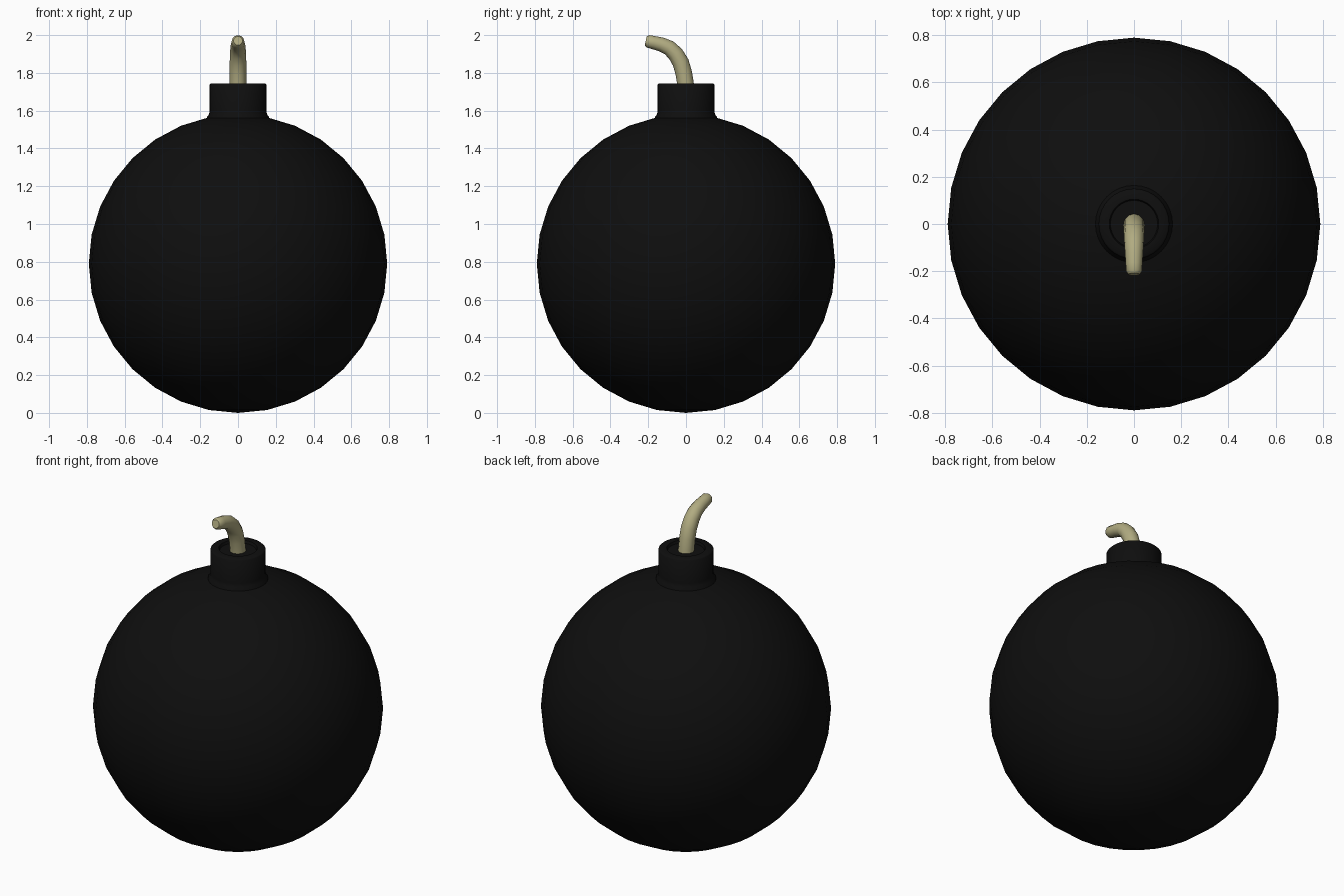
import bpy
import bmesh
import math
from mathutils import Matrix

if "Cube" in bpy.data.objects:
    bpy.data.objects.remove(bpy.data.objects["Cube"], do_unlink=True)


def make_material(name, colour):
    mat = bpy.data.materials.new(name)
    mat.use_nodes = True
    mat.diffuse_color = colour
    mat.node_tree.nodes["Principled BSDF"].inputs["Base Color"].default_value = colour
    return mat


def finish(obj, mat, angle):
    obj.data.materials.clear()
    obj.data.materials.append(mat)
    bpy.ops.object.select_all(action="DESELECT")
    obj.select_set(True)
    bpy.context.view_layer.objects.active = obj
    bpy.ops.object.shade_smooth_by_angle(angle=math.radians(angle))


def lathe(name, profile, segments):
    """Spin a (radius, height) profile around the z axis."""
    bm = bmesh.new()
    verts = [bm.verts.new((r, 0, z)) for r, z in profile]
    edges = [bm.edges.new(pair) for pair in zip(verts, verts[1:])]
    bmesh.ops.spin(bm, geom=verts + edges, cent=(0, 0, 0), axis=(0, 0, 1),
                   angle=math.tau, steps=segments, use_duplicate=False)
    bmesh.ops.remove_doubles(bm, verts=bm.verts, dist=0.0005)
    bmesh.ops.recalc_face_normals(bm, faces=bm.faces)
    mesh = bpy.data.meshes.new(name)
    bm.to_mesh(mesh)
    bm.free()
    obj = bpy.data.objects.new(name, mesh)
    bpy.context.collection.objects.link(obj)
    return obj


black = make_material("matte black", (0.0045, 0.0045, 0.0045, 1))
tan = make_material("tan cord", (0.44, 0.41, 0.22, 1))

# Round body
RADIUS = 0.79
bm = bmesh.new()
bmesh.ops.create_uvsphere(bm, u_segments=32, v_segments=16, radius=RADIUS,
                          matrix=Matrix.Translation((0, 0, RADIUS)))
mesh = bpy.data.meshes.new("body")
bm.to_mesh(mesh)
bm.free()
body = bpy.data.objects.new("body", mesh)
bpy.context.collection.objects.link(body)
finish(body, black, 40)

# Neck with a flared foot, eased rim and shallow dished top
neck = lathe("neck", [(0, 1.53), (0.165, 1.55), (0.163, 1.568), (0.153, 1.582),
                      (0.15, 1.60), (0.15, 1.738), (0.143, 1.745),
                      (0.105, 1.745), (0.10, 1.73), (0, 1.73)], 32)
finish(neck, black, 50)

# Fuse cord: a tapering tube that bends towards the front
path = [(0.004, 1.68, 1), (-0.003, 1.745, 1), (-0.012, 1.80, 1),
        (-0.028, 1.855, 1), (-0.055, 1.90, 0.97), (-0.09, 1.933, 0.92),
        (-0.13, 1.95, 0.86), (-0.17, 1.96, 0.8), (-0.20, 1.967, 0.76),
        (-0.213, 1.97, 0.55)]
curve = bpy.data.curves.new("fuse", "CURVE")
curve.dimensions = "3D"
curve.bevel_depth = 0.044
curve.bevel_resolution = 4
curve.use_fill_caps = True
spline = curve.splines.new("POLY")
spline.points.add(len(path) - 1)
for point, (y, z, scale) in zip(spline.points, path):
    point.co = (0, y, z, 1)
    point.radius = scale
fuse = bpy.data.objects.new("fuse", curve)
bpy.context.collection.objects.link(fuse)
bpy.ops.object.select_all(action="DESELECT")
fuse.select_set(True)
bpy.context.view_layer.objects.active = fuse
bpy.ops.object.convert(target="MESH")
finish(bpy.context.view_layer.objects.active, tan, 50)
